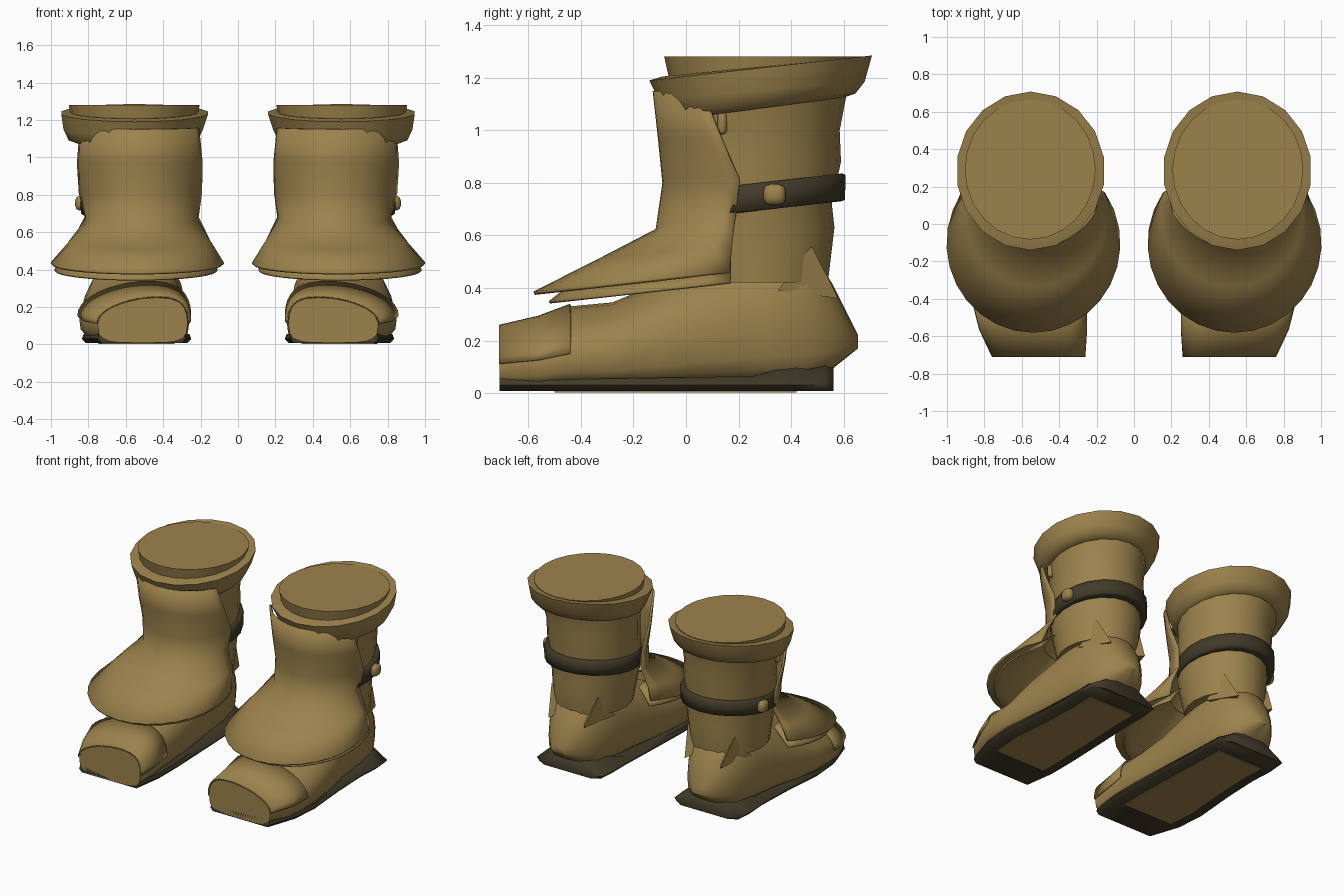
import bpy, bmesh, math
from mathutils import Vector

if "Cube" in bpy.data.objects:
    bpy.data.objects.remove(bpy.data.objects["Cube"])


def material(name, rgb):
    m = bpy.data.materials.new(name)
    m.diffuse_color = (*rgb, 1)
    m.use_nodes = True
    m.node_tree.nodes["Principled BSDF"].inputs["Base Color"].default_value = m.diffuse_color
    return m


TAN = material("tan_leather", (0.335, 0.225, 0.073))
DARK = material("dark_leather", (0.054, 0.043, 0.022))


def finish(name, bm, mat, thickness=0, angle=50):
    """Make an object of one boot's part and mirror it to the other boot."""
    bmesh.ops.recalc_face_normals(bm, faces=bm.faces)
    me = bpy.data.meshes.new(name)
    bm.to_mesh(me)
    bm.free()
    me.materials.append(mat)
    ob = bpy.data.objects.new(name, me)
    bpy.context.collection.objects.link(ob)
    bpy.ops.object.select_all(action='DESELECT')
    ob.select_set(True)
    bpy.context.view_layer.objects.active = ob
    bpy.ops.object.shade_smooth_by_angle(angle=math.radians(angle))
    if thickness:
        s = ob.modifiers.new("thickness", 'SOLIDIFY')
        s.thickness = thickness
        s.offset = 0
    mir = ob.modifiers.new("other_boot", 'MIRROR')
    mir.use_mirror_merge = False
    return ob


def loft(name, rows, mat, closed=True, caps=True, thickness=0, angle=50):
    """Skin a list of rows of points."""
    bm = bmesh.new()
    rings = [[bm.verts.new(p) for p in row] for row in rows]
    n = len(rings[0])
    for a, b in zip(rings, rings[1:]):
        for i in range(n if closed else n - 1):
            j = (i + 1) % n
            bm.faces.new((a[i], a[j], b[j], b[i]))
    if closed and caps:
        bm.faces.new(rings[0])
        bm.faces.new(rings[-1])
    return finish(name, bm, mat, thickness, angle)


def ring(cx, rx, yf, zf, yb, zb, n=20):
    """Tilted ellipse given by its front and back points."""
    pts = []
    for i in range(n):
        a = math.tau * i / n
        t = (1 - math.cos(a)) / 2
        pts.append((cx + rx * math.sin(a), yf + (yb - yf) * t, zf + (zb - zf) * t))
    return pts


def arc(cx, rx, yf, zf, ys, zs, deg, n=20):
    """Open front arc, from one side edge over the front to the other."""
    end = math.cos(math.radians(deg))
    yc = (ys - end * yf) / (1 - end)
    pts = []
    for i in range(n + 1):
        a = math.radians(deg) * (2 * i / n - 1)
        t = (math.cos(a) - end) / (1 - end)
        pts.append((cx + rx * math.sin(a), yc + (yf - yc) * math.cos(a), zs + (zf - zs) * t))
    return pts


def foot_section(y, xl, xr, zb, zt, grow=0, a0=0, a1=360, n=20, last=False):
    """Cross-section of the foot: boxy below, rounded above, toes higher on the inner side."""
    zm = zb + (zt - zb) * 0.42
    skew = .08 if y < -.2 else 0
    cx, rx = (xl + xr) / 2, (xr - xl) / 2 + grow
    pts = []
    for i in range(n + 1 if last else n):
        a = math.radians(a0 + (a1 - a0) * i / n)
        c, s = math.cos(a), math.sin(a)
        k = 0.95 if s > 0 else 0.55
        x = math.copysign(abs(c) ** k, c) * rx - (skew * s * s if s > 0 else 0)
        h = (zt - zm + grow) if s > 0 else (zm - zb)
        pts.append((cx + x, y, zm + math.copysign(abs(s) ** k, s) * h))
    return pts


# Foot with pointed heel
FOOT = [(-.71, .27, .75, .01, .25), (-.56, .26, .82, .01, .285), (-.44, .26, .85, .02, .33),
        (-.28, .27, .845, .02, .345), (-.1, .28, .83, .02, .42), (.1, .29, .80, .03, .50),
        (.3, .31, .78, .03, .57), (.46, .34, .75, .04, .56), (.555, .40, .69, .09, .42),
        (.655, .50, .60, .17, .22)]
loft("foot", [foot_section(*s) for s in FOOT], TAN)

# Toe cap laid over the front of the foot
loft("toe_cap", [foot_section(*s, grow=.006, a0=0, a1=180, last=True)
                 for s in FOOT[:3]], TAN, closed=False, thickness=.008)

# Sole with sloping heel plate: y, left, right, top height, inset of the top
SOLE = [(-.71, .28, .75, .06, .01), (-.5, .25, .82, .05, .01), (-.3, .25, .835, .055, .01),
        (0, .26, .81, .06, .02), (.26, .27, .80, .065, .03), (.42, .27, .81, .11, .09),
        (.53, .28, .80, .115, .14), (.562, .33, .74, .113, .15)]
loft("sole", [[(l + .02, y, .008), (r - .02, y, .008), (r, y, .03), (r - i, y, t),
               (l + i, y, t), (l, y, .03)] for y, l, r, t, i in SOLE], DARK, angle=60)

# Worn tread showing under the sole
loft("tread", [[(l + .09, y, .002), (r - .09, y, .002), (r - .09, y, .009), (l + .09, y, .009)]
               for y, l, r, t, i in SOLE[1:6]], TAN)

# Shaft
SHAFT = [(.535, .25, 0, .54, .42), (.53, .27, -.06, .565, .63), (.53, .28, -.06, .555, .72),
         (.535, .29, -.05, .59, .88), (.54, .295, -.05, .585, 1.0), (.55, .315, -.06, .61, 1.13)]
loft("shaft", [ring(cx, rx, yf, z, yb, z) for cx, rx, yf, yb, z in SHAFT], TAN)

# Front guard flaring over the instep
GUARD = [(.527, .362, -.12, 1.15, .06, 1.158, 60), (.525, .356, -.10, .97, .135, .97, 68),
         (.522, .33, -.083, .80, .205, .81, 78), (.515, .30, -.11, .62, .19, .68, 84),
         (.525, .375, -.33, .505, .175, .56, 110), (.538, .46, -.578, .38, .165, .46, 125)]
loft("front_guard", [arc(*g) for g in GUARD], TAN, closed=False, thickness=.014, angle=75)

# Smaller flap under the guard
FLAP = [(.53, .28, -.10, .56, .17, .54, 95), (.54, .41, -.47, .385, .17, .44, 118),
        (.545, .435, -.52, .345, .17, .42, 120)]
loft("under_flap", [arc(*f) for f in FLAP], TAN, closed=False, thickness=.01)

# Ankle points rising from both sides of the heel, close against the shaft
for side, s in (("inner", -1), ("outer", 1)):
    base = [(.535 + s * .225, .35, .39), (.535 + s * .14, .58, .36), (.535 + s * .05, .42, .40)]
    tip = Vector((.535 + s * .185, .478, .56))
    loft(side + "_ankle_point", [base, [tip.lerp(Vector(p), .03) for p in base]], TAN)

# Cuff rolled outward, tilted up to the back
CUFF = [(.555, .31, -.05, 1.04, .60, 1.125), (.56, .35, -.085, 1.055, .645, 1.14),
        (.56, .378, -.105, 1.12, .68, 1.185), (.553, .398, -.14, 1.19, .708, 1.285),
        (.553, .355, -.09, 1.205, .67, 1.278)]
loft("cuff", [ring(*c, n=18) for c in CUFF], TAN, angle=60)

# Flat closed top
loft("top_cap", [ring(.555, .335, -.065, 1.20, .63, 1.20, 24),
                 ring(.555, .35, -.083, 1.281, .665, 1.281, 24)], TAN)

# Strap around the shaft
loft("strap", [ring(.535, .29, -.03, .66, .59, .73), ring(.535, .305, -.045, .665, .605, .735),
               ring(.535, .308, -.045, .76, .608, .83), ring(.535, .292, -.03, .765, .595, .836)],
     DARK, angle=75)


def stud(name, loc, size, bevel):
    """Small rounded block."""
    bm = bmesh.new()
    bmesh.ops.create_cube(bm, size=1)
    bmesh.ops.scale(bm, vec=size, verts=bm.verts)
    bmesh.ops.bevel(bm, geom=bm.edges[:], offset=bevel, segments=2, affect='EDGES', profile=.5)
    bmesh.ops.translate(bm, vec=Vector(loc), verts=bm.verts)
    finish(name, bm, TAN, angle=80)


# Strap stud and guard edge toggle on the outer side
stud("strap_stud", (.838, .337, .755), (.065, .085, .08), .026)
stud("guard_toggle", (.81, .138, 1.03), (.05, .035, .09), .015)
